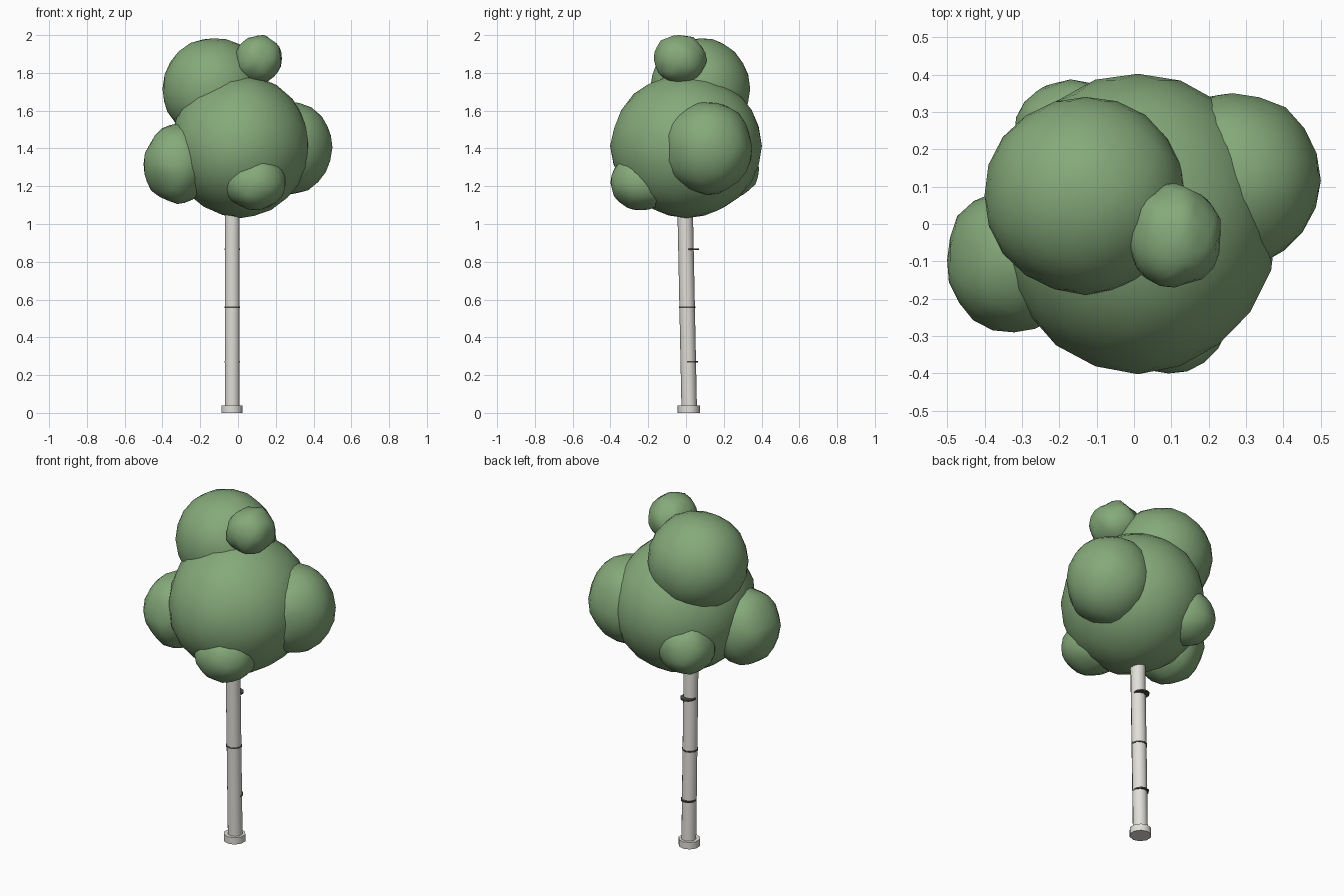
import bpy
import bmesh
from math import pi
from mathutils import Vector, noise

if "Cube" in bpy.data.objects:
    bpy.data.objects.remove(bpy.data.objects["Cube"], do_unlink=True)


def material(name, rgb):
    mat = bpy.data.materials.new(name)
    mat.use_nodes = True
    colour = (*rgb, 1)
    mat.diffuse_color = colour
    mat.node_tree.nodes["Principled BSDF"].inputs["Base Color"].default_value = colour
    return mat


leaf = material("leaf green", (0.235, 0.40, 0.195))
bark = material("pale bark", (0.75, 0.735, 0.69))
dark = material("dark bark", (0.07, 0.07, 0.06))


def add_object(name, bm, mat, angle):
    mesh = bpy.data.meshes.new(name)
    bm.to_mesh(mesh)
    bm.free()
    mesh.materials.append(mat)
    obj = bpy.data.objects.new(name, mesh)
    bpy.context.collection.objects.link(obj)
    bpy.ops.object.select_all(action="DESELECT")
    obj.select_set(True)
    bpy.context.view_layer.objects.active = obj
    bpy.ops.object.shade_smooth_by_angle(angle=angle)
    return obj


def foliage(name, centre, size, seed, bump):
    """Lumpy ball, fitted to the given centre and half sizes."""
    bm = bmesh.new()
    bmesh.ops.create_icosphere(bm, subdivisions=3, radius=1)
    offset = Vector((seed * 7.3, seed * 3.1, seed * 5.7))
    for v in bm.verts:
        v.co *= 1 + bump * noise.noise(v.co * 1.9 + offset)
    for axis in range(3):
        values = [v.co[axis] for v in bm.verts]
        low, high = min(values), max(values)
        for v in bm.verts:
            unit = 2 * (v.co[axis] - low) / (high - low) - 1
            v.co[axis] = centre[axis] + size[axis] * unit
    return add_object(name, bm, leaf, pi)


def column(name, bottom, top, radius, sides, mat):
    """Closed cylinder between two points, with level ends."""
    bm = bmesh.new()
    bmesh.ops.create_cone(bm, cap_ends=True, segments=sides,
                          radius1=radius, radius2=radius, depth=1)
    bottom, top = Vector(bottom), Vector(top)
    for v in bm.verts:
        flat = Vector((v.co.x, v.co.y, 0))
        v.co = flat + bottom.lerp(top, v.co.z + 0.5)
    return add_object(name, bm, mat, pi / 4 + 0.05)


# Crown: one large ball with smaller clumps around it
foliage("main_crown", (0.012, 0, 1.412), (0.37, 0.402, 0.381), 1, 0.02)
foliage("upper_clump", (-0.13, 0.075, 1.715), (0.27, 0.265, 0.268), 2, 0.025)
foliage("top_tuft", (0.107, -0.03, 1.87), (0.125, 0.14, 0.13), 3, 0.12)
foliage("left_clump", (0.265, 0.115, 1.40), (0.235, 0.235, 0.245), 4, 0.05)
foliage("right_clump", (-0.32, -0.095, 1.318), (0.18, 0.195, 0.212), 5, 0.07)
foliage("front_clump", (0.09, -0.238, 1.22), (0.163, 0.162, 0.147), 6, 0.06)
foliage("back_clump", (-0.168, 0.237, 1.288), (0.153, 0.15, 0.153), 7, 0.06)

# Trunk, leaning slightly forward, and its foot
column("trunk", (-0.03, 0.017, 0.02), (-0.03, -0.007, 1.2), 0.041, 10, bark)
column("trunk_foot", (-0.032, 0.015, 0), (-0.032, 0.015, 0.04), 0.059, 10, bark)

# Dark bark rings, some shifted toward the back
for name, y, z in (("lower_ring", 0.02, 0.27), ("middle_ring", 0.007, 0.56),
                   ("upper_ring", 0.025, 0.867)):
    column(name, (-0.031, y, z - 0.004), (-0.031, y, z + 0.004), 0.0435, 10, dark)
